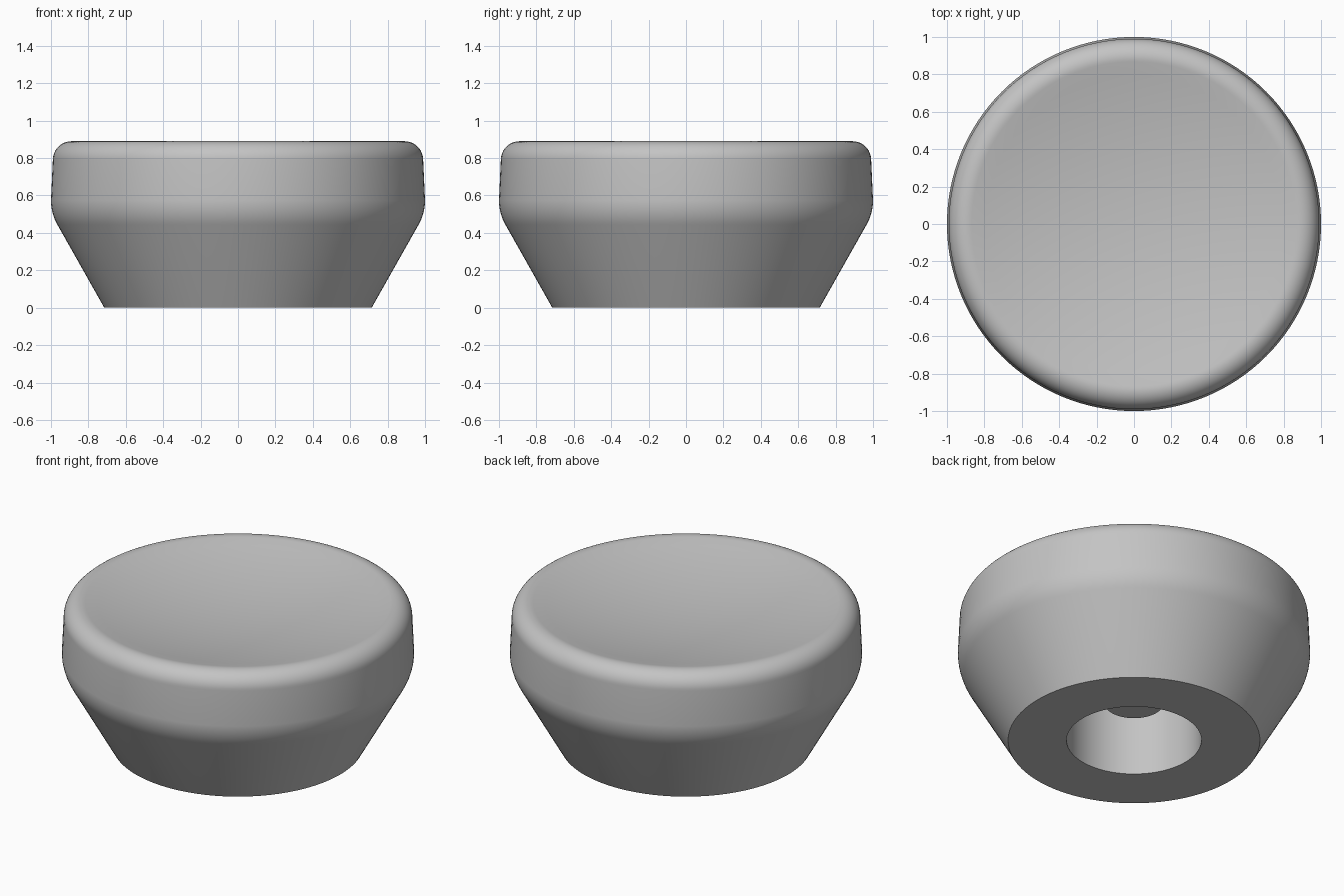
import bpy
import bmesh
import math

cube = bpy.data.objects.get("Cube")
if cube:
    bpy.data.objects.remove(cube, do_unlink=True)

grey = bpy.data.materials.new("plain_grey")
grey.use_nodes = True
colour = (0.55, 0.55, 0.55, 1.0)
grey.diffuse_color = colour
grey.node_tree.nodes["Principled BSDF"].inputs["Base Color"].default_value = colour


def arc(cr, cz, radius, start, end, steps):
    """Points of an arc in the (radius, height) plane, angles in degrees."""
    angles = [math.radians(start + (end - start) * i / steps) for i in range(steps + 1)]
    return [(cr + radius * math.cos(a), cz + radius * math.sin(a)) for a in angles]


def lathe(name, profile, segments=128):
    """Revolve a profile that starts and ends on the z axis."""
    bm = bmesh.new()
    verts = [bm.verts.new((r, 0, z)) for r, z in profile]
    edges = [bm.edges.new(pair) for pair in zip(verts, verts[1:])]
    bmesh.ops.spin(bm, geom=verts + edges, cent=(0, 0, 0), axis=(0, 0, 1),
                   angle=math.tau, steps=segments, use_duplicate=False)
    bmesh.ops.remove_doubles(bm, verts=bm.verts, dist=0.0005)
    bmesh.ops.recalc_face_normals(bm, faces=bm.faces)
    mesh = bpy.data.meshes.new(name)
    bm.to_mesh(mesh)
    bm.free()
    mesh.materials.append(grey)
    obj = bpy.data.objects.new(name, mesh)
    bpy.context.collection.objects.link(obj)
    bpy.ops.object.select_all(action="DESELECT")
    obj.select_set(True)
    bpy.context.view_layer.objects.active = obj
    bpy.ops.object.shade_smooth_by_angle(angle=math.radians(28))
    return obj


# Bottom socket with a short central post
base_radius = 0.715
socket = [(0, 0.24), (0.165, 0.24), (0.165, 0.6), (0.383, 0.6), (0.383, 0)]

# Tapered base blending into the straight rim, then the rounded top edge
blend = 0.26
shoulder = arc(1 - blend, 0.573, blend, -30, 0, 8)
top_edge = arc(0.89, 0.79, 0.1, 0, 103, 14)

# Shallow dished top
rim_r, rim_z = top_edge[-1]
dish_depth = 0.1
steps = 12
dish = [(rim_r * (1 - i / steps),
         rim_z - dish_depth * (1 - (1 - i / steps) ** 2)) for i in range(1, steps + 1)]

lathe("knob_body", socket + [(base_radius, 0)] + shoulder + top_edge + dish)
